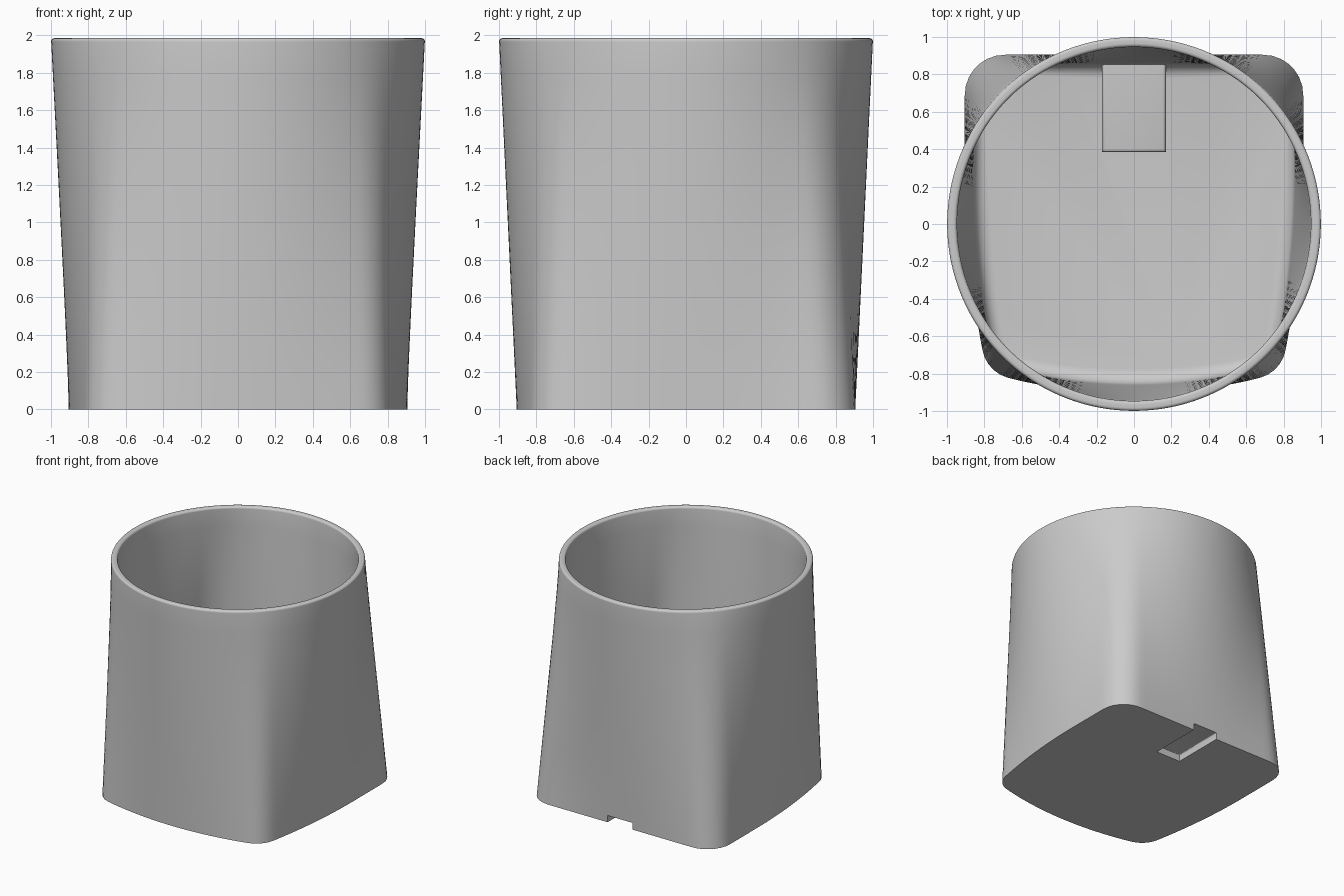
import bpy, bmesh
from math import sin, cos, pi, radians, hypot, atan2
from mathutils import Vector

old = bpy.data.objects.get("Cube")
if old:
    bpy.data.objects.remove(old, do_unlink=True)

HEIGHT, FLOOR, WALL, SIDES = 1.985, 0.06, 0.053, 160

grey = bpy.data.materials.new("plain grey")
grey.use_nodes = True
grey.diffuse_color = (0.6, 0.6, 0.6, 1)
grey.node_tree.nodes["Principled BSDF"].inputs["Base Color"].default_value = (0.6, 0.6, 0.6, 1)


def arc(cx, cy, r, a0, a1, n=24):
    angles = [radians(a0 + (a1 - a0) * i / n) for i in range(n + 1)]
    return [(cx + r * cos(a), cy + r * sin(a)) for a in angles]


# Foot outline: flat back, bowed sides and front, rounded corners
def foot_outline():
    half = [(0, 0.905)] + arc(0.69, 0.69, 0.215, 90, 0)
    half += [(0.905 - 0.095 * (i / 16) ** 2, 0.3 - 0.975 * i / 16) for i in range(16)]
    half += arc(0.624, -0.639, 0.19, -11, -77)
    half += [(0.65 * (1 - i / 16), -0.905 + 0.18 * (0.65 * (1 - i / 16)) ** 2) for i in range(1, 17)]
    return half + [(-x, y) for x, y in reversed(half[1:-1])]


def ray_radius(outline, a):
    d = Vector((cos(a), sin(a)))
    for p, q in zip(outline, outline[1:] + outline[:1]):
        p, q = Vector(p), Vector(q)
        e = q - p
        den = d.cross(e)
        if abs(den) > 1e-9:
            s = p.cross(d) / den
            r = p.cross(e) / den
            if r > 0 and -1e-6 <= s <= 1 + 1e-6:
                return r
    return 0.9


angles = [2 * pi * (i + 0.5) / SIDES for i in range(SIDES)]
outline = foot_outline()
foot = [ray_radius(outline, a) for a in angles]


# Ring of the square-to-round loft, moved inward by inset
def loft_ring(bm, z, inset):
    t = z / HEIGHT
    return [bm.verts.new(((f * (1 - t) + t - inset) * cos(a), (f * (1 - t) + t - inset) * sin(a), z))
            for f, a in zip(foot, angles)]


def finish(name, bm):
    bmesh.ops.recalc_face_normals(bm, faces=bm.faces)
    mesh = bpy.data.meshes.new(name)
    bm.to_mesh(mesh)
    bm.free()
    mesh.materials.append(grey)
    obj = bpy.data.objects.new(name, mesh)
    bpy.context.collection.objects.link(obj)
    return obj


# Hollow cup: outer wall, rounded rim, inner wall, floor fillet
rings = [(HEIGHT * 0.99 * i / 12, 0) for i in range(13)]
lip = 0.018
quarter = [radians(15 * i) for i in range(7)]
rings += [(HEIGHT - lip + lip * sin(a), lip * (1 - cos(a))) for a in quarter[1:]]
rings += [(HEIGHT - lip + lip * cos(a), WALL - lip * (1 - sin(a))) for a in quarter]
fillet = 0.08
low = FLOOR + fillet
rings += [(HEIGHT - lip - (HEIGHT - lip - low) * i / 12, WALL) for i in range(1, 12)]
rings += [(low - fillet * sin(a), WALL + fillet * (1 - cos(a))) for a in quarter]

bm = bmesh.new()
loops = [loft_ring(bm, z, inset) for z, inset in rings]
for lo, hi in zip(loops, loops[1:]):
    for i in range(SIDES):
        j = (i + 1) % SIDES
        bm.faces.new((lo[i], lo[j], hi[j], hi[i]))
bm.faces.new(loops[0])
bm.faces.new(loops[-1])
cup = finish("cup", bm)


def block(name, x, y0, y1, z0, z1, bevel):
    bm = bmesh.new()
    bmesh.ops.create_cube(bm, size=1)
    for v in bm.verts:
        v.co = (v.co.x * 2 * x, (y0 + y1) / 2 + v.co.y * (y1 - y0), (z0 + z1) / 2 + v.co.z * (z1 - z0))
    top = [e for e in bm.edges if all(v.co.z > z1 - 1e-4 for v in e.verts)]
    bmesh.ops.bevel(bm, geom=top, offset=bevel, segments=3, profile=0.5, affect='EDGES')
    obj = finish(name, bm)
    obj.hide_render = True
    return obj


# Raised cover inside the floor and the slot beneath it, open at the back
cover = block("slot_cover", 0.17, 0.385, 0.88, 0.03, 0.115, 0.015)
slot = block("slot_cutter", 0.12, 0.435, 1.1, -0.1, 0.06, 0.008)

bpy.context.view_layer.objects.active = cup
cup.select_set(True)
for tool, op in ((cover, 'UNION'), (slot, 'DIFFERENCE')):
    mod = cup.modifiers.new(tool.name, 'BOOLEAN')
    mod.object, mod.operation, mod.solver = tool, op, 'EXACT'
    bpy.ops.object.modifier_apply(modifier=mod.name)
    bpy.data.objects.remove(tool, do_unlink=True)

bpy.ops.object.select_all(action='DESELECT')
cup.select_set(True)
bpy.context.view_layer.objects.active = cup
bpy.ops.object.shade_smooth_by_angle(angle=radians(35))
